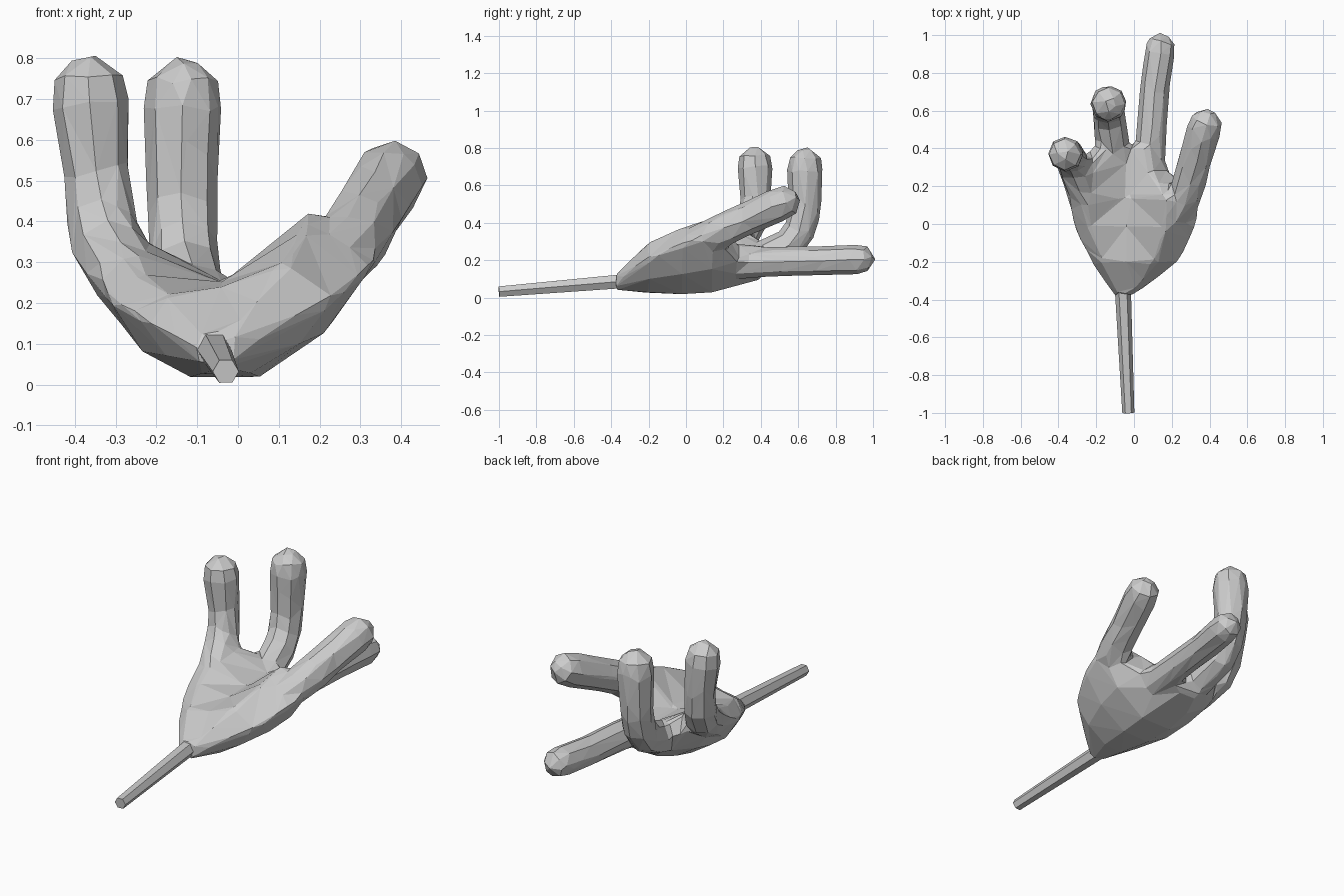
import bpy, bmesh, math
from mathutils import Vector

if "Cube" in bpy.data.objects:
    bpy.data.objects.remove(bpy.data.objects["Cube"])


def loft(name, rings):
    """Skin a list of equal-length point rings and cap both ends."""
    bm = bmesh.new()
    loops = [[bm.verts.new(p) for p in ring] for ring in rings]
    n = len(loops[0])
    for a, b in zip(loops, loops[1:]):
        for i in range(n):
            j = (i + 1) % n
            bm.faces.new((a[i], a[j], b[j], b[i]))
    bm.faces.new(loops[0])
    bm.faces.new(loops[-1])
    bmesh.ops.triangulate(bm, faces=bm.faces[:])
    bmesh.ops.recalc_face_normals(bm, faces=bm.faces[:])
    mesh = bpy.data.meshes.new(name)
    bm.to_mesh(mesh)
    bm.free()
    obj = bpy.data.objects.new(name, mesh)
    bpy.context.collection.objects.link(obj)
    return obj


def tube(name, path, sides=8, tip=True):
    """Round tube through (x, y, z, radius) rows, with an optional blunt tip."""
    ctrl = [Vector(p) for p in path]
    rows = []
    for i in range(len(ctrl) - 1):            # add smooth midpoints
        p, q = ctrl[i], ctrl[i + 1]
        before = ctrl[i - 1] if i else p * 2 - q
        after = ctrl[i + 2] if i + 2 < len(ctrl) else q * 2 - p
        rows += [p, (p + q) * 0.5625 - (before + after) * 0.0625]
    rows.append(ctrl[-1])
    if tip:
        end, r = ctrl[-1], ctrl[-1].w
        d = (end - rows[-2]).xyz.normalized()
        rows += [Vector((*(end.xyz + d * r * k), r * s)) for k, s in ((0.7, 0.9), (1.2, 0.3))]
    rings = []
    for k, c in enumerate(rows):
        t = (rows[min(k + 1, len(rows) - 1)] - rows[max(k - 1, 0)]).xyz.normalized()
        u = (Vector((1, 0, 0)) - t * t.x).normalized()
        v = t.cross(u)
        angles = [math.tau * i / sides for i in range(sides)]
        rings.append([c.xyz + (u * math.cos(a) + v * math.sin(a)) * c.w for a in angles])
    return loft(name, rings)


def palm_ring(y, xl, zl, xr, zr, low, dip):
    """Cupped section: raised edge pads either side of a dip, bowed underside."""
    mid = -0.04
    bump = min(0.09, 0.35 * (xr - xl))

    def left(k):
        return mid + (xl - mid) * k

    def right(k):
        return mid + (xr - mid) * k
    return [Vector((x, y, z)) for x, z in (
        (xl, zl), (left(0.7), zl + bump * 0.65), (mid, dip), (right(0.55), zr + bump), (xr, zr),
        (right(0.68), low + (zr - low) * 0.4), (right(0.25), low), (left(0.28), low),
        (left(0.7), low + (zl - low) * 0.33))]


# Palm: y, left edge x z, right edge x z, underside z, hollow z
hand = loft("hand", [palm_ring(*s) for s in (
    (-.38, -.11, .085, 0, .08, .04, .13),
    (-.20, -.23, .16, .24, .21, .025, .24),
    (-.02, -.32, .21, .33, .29, .017, .25),
    (.14, -.355, .28, .36, .34, .027, .25),
    (.28, -.37, .32, .19, .20, .065, .25),
    (.41, -.21, .25, .155, .19, .10, .25))])

# Digits: two raised fingers, one straight finger and the thumb
digits = {
    "outer_finger": [(-.24, .08, .21, .08), (-.32, .31, .34, .092),
                     (-.345, .37, .50, .083), (-.362, .37, .69, .097)],
    "second_finger": [(-.10, .30, .18, .09), (-.13, .55, .28, .09),
                      (-.137, .63, .44, .088), (-.135, .637, .68, .1)],
    "straight_finger": [(.06, .10, .16, .085), (.09, .45, .19, .082),
                        (.108, .70, .196, .08), (.136, .91, .205, .083)],
    "thumb": [(.10, -.13, .21, .08), (.265, .14, .335, .092),
              (.32, .33, .425, .09), (.37, .50, .50, .094)],
}
bpy.context.view_layer.objects.active = hand


def apply(kind, **settings):
    mod = hand.modifiers.new("step", kind)
    for key, value in settings.items():
        setattr(mod, key, value)
    bpy.ops.object.modifier_apply(modifier=mod.name)


for name, path in digits.items():
    part = tube(name, path)
    apply('BOOLEAN', operation='UNION', solver='EXACT', object=part)
    bpy.data.objects.remove(part)

# Blend the digits into the palm, then reduce to coarse flat facets
apply('REMESH', mode='VOXEL', voxel_size=0.016)
apply('SMOOTH', factor=0.5, iterations=10)
apply('DECIMATE', ratio=600 / (2 * len(hand.data.polygons)))
for face in hand.data.polygons:
    face.use_smooth = False

# Thin mounting rod at the wrist
tube("wrist_rod", [(-.03, -1, .032, .032), (-.06, -.32, .089, .043)], 6, tip=False)
